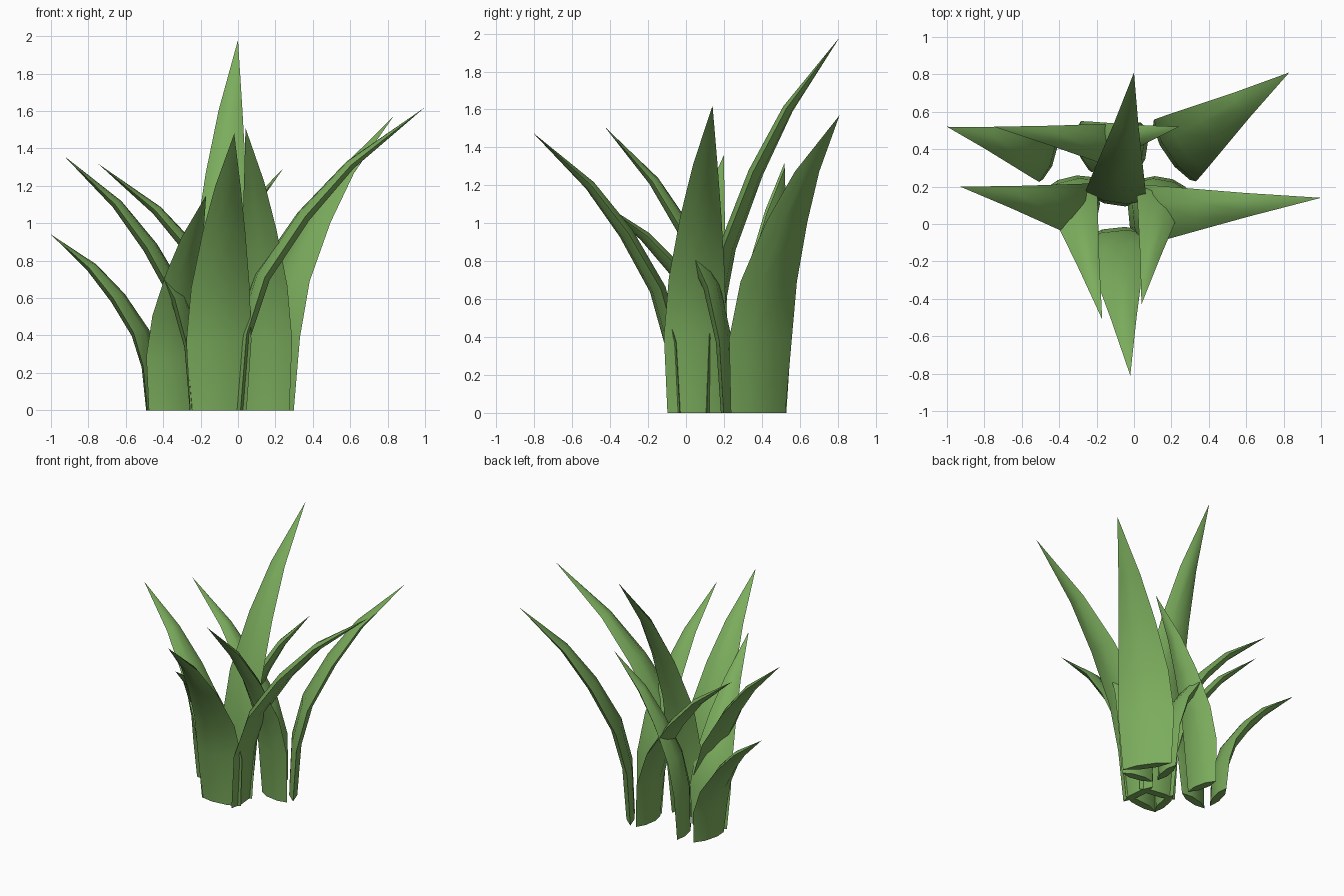
import bpy, bmesh
from math import radians
from mathutils import Vector

cube = bpy.data.objects.get("Cube")
if cube:
    bpy.data.objects.remove(cube)

green = bpy.data.materials.new("leaf_green")
green.use_nodes = True
COLOR = (0.2, 0.42, 0.11, 1)
green.diffuse_color = COLOR
green.node_tree.nodes["Principled BSDF"].inputs["Base Color"].default_value = COLOR

# Shared blade profile: height, outward reach, width and half thickness
PROFILE = [
    (0.0, 0.0, 0.87, 0.028),
    (0.25, 0.03, 1.0, 0.034),
    (0.44, 0.13, 0.9, 0.037),
    (0.64, 0.35, 0.66, 0.034),
    (0.81, 0.60, 0.39, 0.025),
]
# Lens cross-section: across, through
SECTION = [(-1, 0), (-0.4, 1), (0.4, 1), (1, 0), (0.4, -1), (-0.4, -1)]


def blade(name, base, tip, width):
    """Curved tapering leaf from a ground point to its tip."""
    base, tip = Vector((*base, 0)), Vector(tip)
    reach = Vector((tip.x - base.x, tip.y - base.y, 0))
    across = Vector((-reach.y, reach.x, 0)).normalized()
    path = [base + reach * r + Vector((0, 0, tip.z * h)) for h, r, _, _ in PROFILE]
    path.append(tip)
    bm = bmesh.new()
    rings = []
    for i, (_, _, w, t) in enumerate(PROFILE):
        tangent = path[i + 1] - path[i - 1] if i else Vector((0, 0, 1))
        through = across.cross(tangent.normalized())
        rings.append([bm.verts.new(path[i] + across * (a * w * width) + through * (b * t))
                      for a, b in SECTION])
    end = bm.verts.new(tip)
    n = len(SECTION)
    for low, high in zip(rings, rings[1:]):
        for k in range(n):
            j = (k + 1) % n
            bm.faces.new((low[k], low[j], high[j], high[k]))
    for k in range(n):
        bm.faces.new((rings[-1][k], rings[-1][(k + 1) % n], end))
    bm.faces.new(rings[0])
    bmesh.ops.recalc_face_normals(bm, faces=bm.faces)
    mesh = bpy.data.meshes.new(name)
    bm.to_mesh(mesh)
    bm.free()
    mesh.materials.append(green)
    obj = bpy.data.objects.new(name, mesh)
    bpy.context.collection.objects.link(obj)
    bpy.ops.object.select_all(action="DESELECT")
    obj.select_set(True)
    bpy.context.view_layer.objects.active = obj
    bpy.ops.object.shade_smooth_by_angle(angle=radians(40))


# Central tuft
blade("center_leaf_left", (0.0, 0.045), (1.0, 0.14, 1.62), 0.165)
blade("center_leaf_back", (-0.1, 0.13), (0.0, 0.81, 1.98), 0.165)
blade("center_leaf_right", (-0.22, 0.06), (-0.93, 0.2, 1.36), 0.155)
blade("center_leaf_front", (-0.105, -0.05), (-0.02, -0.81, 1.48), 0.175)

# Back left tuft
blade("left_leaf_back", (0.2, 0.38), (0.83, 0.81, 1.57), 0.2)
blade("left_leaf_front", (0.155, 0.22), (0.04, -0.43, 1.51), 0.14)
blade("left_leaf_inner", (0.04, 0.4), (-0.75, 0.52, 1.32), 0.14)

# Back right tuft
blade("right_leaf_outer", (-0.45, 0.37), (-1.0, 0.52, 0.94), 0.155)
blade("right_leaf_front", (-0.35, 0.22), (-0.17, -0.51, 1.15), 0.15)
blade("right_leaf_inner", (-0.27, 0.41), (0.24, 0.52, 1.29), 0.14)
